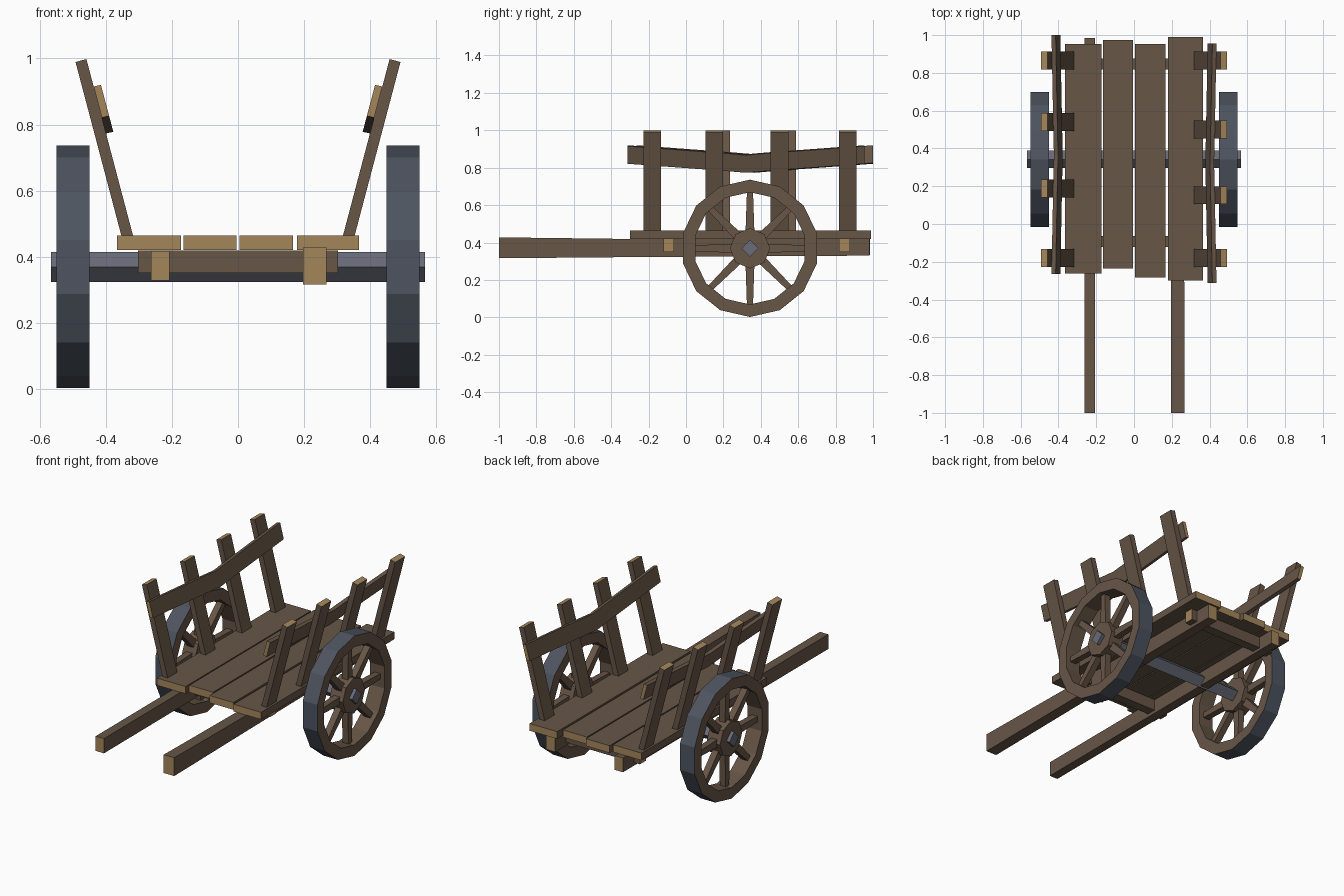
import bpy, bmesh, math

if "Cube" in bpy.data.objects:
    bpy.data.objects.remove(bpy.data.objects["Cube"])


def material(name, rgb):
    m = bpy.data.materials.new(name)
    m.diffuse_color = (*rgb, 1)
    m.use_nodes = True
    m.node_tree.nodes["Principled BSDF"].inputs["Base Color"].default_value = m.diffuse_color
    return m


WOOD = material("brown wood", (0.135, 0.092, 0.062))
GRAIN = material("cut wood ends", (0.37, 0.24, 0.105))
IRON = material("dark iron tyre", (0.075, 0.088, 0.115))
STEEL = material("grey axle", (0.14, 0.15, 0.19))


def finish(name, bm, mats):
    bmesh.ops.recalc_face_normals(bm, faces=bm.faces)
    me = bpy.data.meshes.new(name)
    bm.to_mesh(me)
    bm.free()
    for m in mats:
        me.materials.append(m)
    ob = bpy.data.objects.new(name, me)
    bpy.context.collection.objects.link(ob)
    return ob


def loft(bm, sections, cap_mat=1):
    """Bridge equal-sized sections; the two end caps get their own material."""
    rings = [[bm.verts.new(p) for p in s] for s in sections]
    n = len(rings[0])
    for a, b in zip(rings, rings[1:]):
        for i in range(n):
            bm.faces.new((a[i], a[(i + 1) % n], b[(i + 1) % n], b[i]))
    for r in (rings[0], rings[-1]):
        bm.faces.new(r).material_index = cap_mat


def beam(name, sections, mats=(WOOD, GRAIN)):
    bm = bmesh.new()
    loft(bm, sections)
    return finish(name, bm, mats)


def rect_y(y, x0, x1, z0, z1):
    return [(x0, y, z0), (x1, y, z0), (x1, y, z1), (x0, y, z1)]


def rect_x(x, y0, y1, z0, z1):
    return [(x, y0, z0), (x, y1, z0), (x, y1, z1), (x, y0, z1)]


# deck planks
for x0, x1, y0, y1 in ((-.366, -.172, -.262, .953), (-.165, -.004, -.236, .974),
                       (.004, .166, -.282, .953), (.179, .366, -.299, .99)):
    beam("deck_plank", [rect_y(y, x0, x1, .42, .464) for y in (y0, y1)])

# long shafts
beam("left_shaft", [rect_y(-1, -.263, -.207, .328, .418), rect_y(.985, -.263, -.207, .332, .419)])
beam("right_shaft", [rect_y(-1, .197, .268, .316, .428), rect_y(-.87, .197, .268, .317, .426),
                     rect_y(-.3, .197, .266, .322, .419), rect_y(.98, .2, .262, .33, .419)])

# cross bars under the deck
for y in (-.092, .848):
    beam("cross_bar", [rect_x(x, y - .029, y + .029, .35, .4195) for x in (-.302, .302)])

# leaning side posts and sagging rails
SLOPE = 0.264


def inner(z):
    return .318 + SLOPE * (z - .465)


T = .033
for side, posts, (ya, yb) in ((1, (-.18, .152, .5, .865), (-.313, .955)),
                              (-1, (-.18, .188, .54, .865), (-.265, 1.0))):
    for y in posts:
        secs = []
        for z in (.45, .998):
            drop = T * SLOPE
            xi = inner(z)
            secs.append([(side * xi, y - .047, z), (side * xi, y + .047, z),
                         (side * (xi + T), y + .047, z - drop), (side * (xi + T), y - .047, z - drop)])
        beam("side_post", secs)
    secs = []
    mid = (ya + yb) / 2
    for y, z in ((ya, .868), (mid - .13, .831), (mid, .82), (mid + .13, .831), (yb, .868)):
        lo, hi = z - .047, z + .047
        secs.append([(side * inner(lo), y, lo), (side * inner(hi), y, hi),
                     (side * (inner(hi) - .022), y, hi + .005),
                     (side * (inner(lo) - .022), y, lo + .005)])
    beam("side_rail", secs)

# axle with a diamond section
CY, CZ, R = .342, .369, .367


def ring(x, r, n):
    return [(x, CY + r * math.sin(2 * math.pi * k / n), CZ + r * math.cos(2 * math.pi * k / n))
            for k in range(n)]


bm = bmesh.new()
loft(bm, [ring(-.566, .046, 4), ring(.566, .046, 4)], 0)
finish("axle", bm, [STEEL])

# wheels
for side in (-1, 1):
    xa, xb = side * .45, side * .549
    # fourteen-sided rim with an iron tread
    bm = bmesh.new()
    loops = [[bm.verts.new(p) for p in ring(x, r, 14)]
             for x, r in ((xa, R), (xb, R), (xb, .3), (xa, .3))]
    for j in range(4):
        a, b = loops[j], loops[(j + 1) % 4]
        for i in range(14):
            f = bm.faces.new((a[i], a[(i + 1) % 14], b[(i + 1) % 14], b[i]))
            f.material_index = 1 if j == 0 else 0
    finish("wheel_rim", bm, [WOOD, IRON])
    # hub
    bm = bmesh.new()
    loft(bm, [ring(side * .455, .108, 8), ring(side * .545, .108, 8)], 0)
    finish("wheel_hub", bm, [WOOD])
    # tapered spokes
    bm = bmesh.new()
    for k in range(8):
        a = k * math.pi / 4
        s, c = math.sin(a), math.cos(a)
        secs = []
        for r, w in ((.08, .024), (.31, .016)):
            secs.append([(side * .5 + dx, CY + r * s + dw * c, CZ + r * c - dw * s)
                         for dx, dw in ((-.02, -w), (.02, -w), (.02, w), (-.02, w))])
        loft(bm, secs, 0)
    finish("wheel_spokes", bm, [WOOD])
